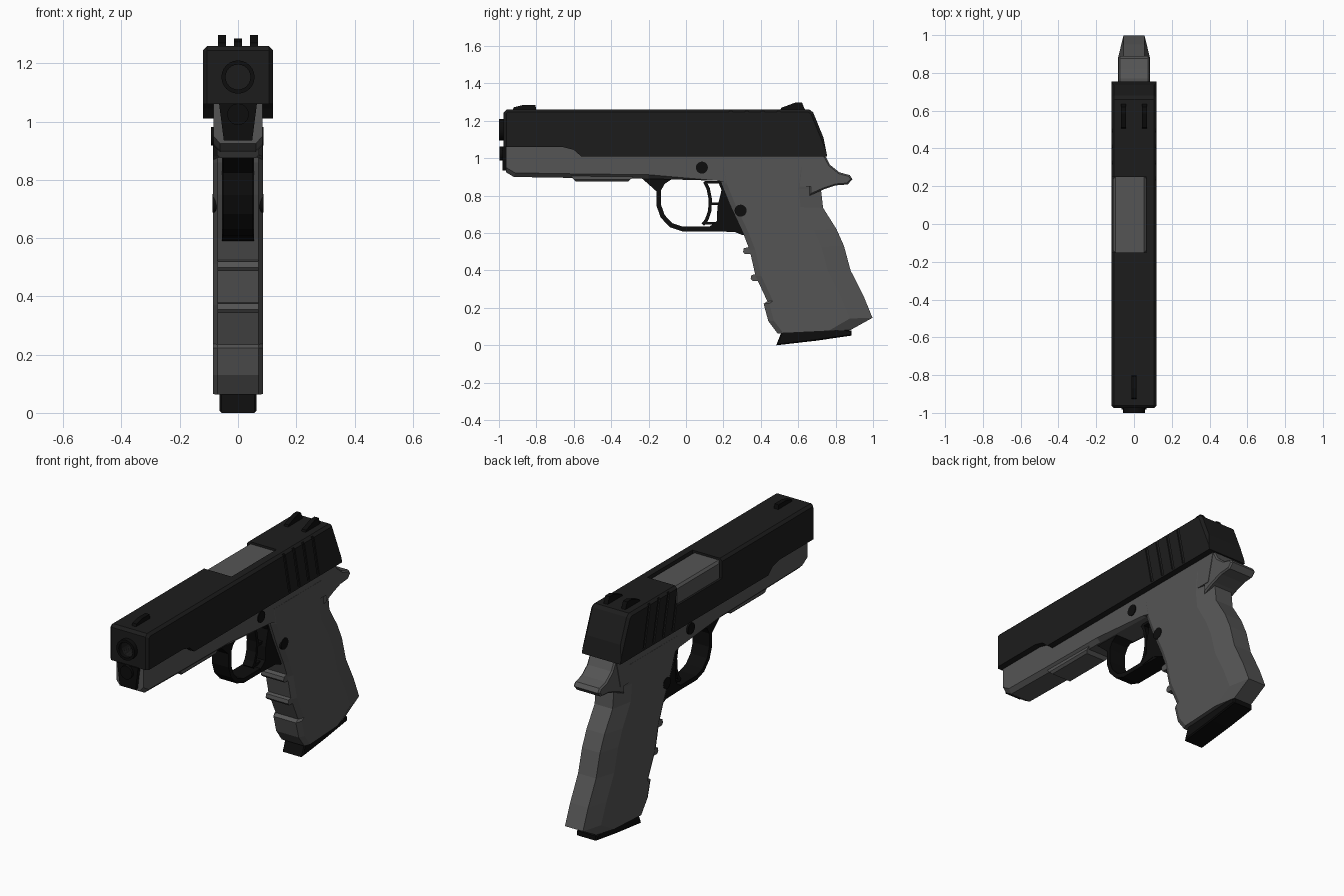
import bpy, bmesh, math
from mathutils import Vector, Matrix

if "Cube" in bpy.data.objects:
    bpy.data.objects.remove(bpy.data.objects["Cube"])


def material(name, v):
    m = bpy.data.materials.new(name)
    m.diffuse_color = (v, v, v, 1)
    m.use_nodes = True
    m.node_tree.nodes["Principled BSDF"].inputs["Base Color"].default_value = m.diffuse_color
    return m


GREY = material("grey_polymer", 0.09)
DARK = material("dark_steel", 0.012)
BLACK = material("black_parts", 0.004)


def finish(bm, name, mat):
    bmesh.ops.recalc_face_normals(bm, faces=bm.faces[:])
    me = bpy.data.meshes.new(name)
    bm.to_mesh(me)
    bm.free()
    me.materials.append(mat)
    ob = bpy.data.objects.new(name, me)
    bpy.context.collection.objects.link(ob)
    return ob


def prism(name, pts, x0, x1, mat, bevel=0, pick=lambda c: True):
    """Side profile (y, z) extruded across x, with optional chamfered rims."""
    bm = bmesh.new()
    f = bm.faces.new([bm.verts.new((x0, y, z)) for y, z in pts])
    ext = bmesh.ops.extrude_face_region(bm, geom=[f])["geom"]
    bmesh.ops.translate(bm, vec=(x1 - x0, 0, 0),
                        verts=[g for g in ext if isinstance(g, bmesh.types.BMVert)])
    bmesh.ops.recalc_face_normals(bm, faces=bm.faces[:])
    if bevel:
        rims = [e for e in bm.edges if abs(e.verts[0].co.x - e.verts[1].co.x) < 1e-5
                and pick((e.verts[0].co + e.verts[1].co) / 2)]
        bmesh.ops.bevel(bm, geom=rims, offset=bevel, segments=1, affect='EDGES')
    return finish(bm, name, mat)


def box(name, x0, x1, y0, y1, z0, z1, mat, bevel=0):
    return prism(name, [(y0, z0), (y1, z0), (y1, z1), (y0, z1)], x0, x1, mat, bevel)


def ribbon(name, path, t, w, mat):
    """Band of thickness t following a (y, z) path."""
    p = [Vector(q) for q in path]
    left, right = [], []
    for i, q in enumerate(p):
        d = (p[min(i + 1, len(p) - 1)] - p[max(i - 1, 0)]).normalized()
        n = Vector((-d.y, d.x)) * t / 2
        left.append(tuple(q + n))
        right.append(tuple(q - n))
    return prism(name, left + right[::-1], -w, w, mat)


def cylinder(name, r, a, b, mat, n=24):
    a, b = Vector(a), Vector(b)
    bm = bmesh.new()
    rot = (b - a).to_track_quat('Z', 'Y').to_matrix().to_4x4()
    bmesh.ops.create_cone(bm, cap_ends=True, segments=n, radius1=r, radius2=r,
                          depth=(b - a).length, matrix=Matrix.Translation((a + b) / 2) @ rot)
    return finish(bm, name, mat)


def cut(ob, cutter):
    cutter.hide_render = True
    m = ob.modifiers.new("cut", 'BOOLEAN')
    m.operation, m.solver, m.object = 'DIFFERENCE', 'EXACT', cutter
    bpy.context.view_layer.objects.active = ob
    bpy.ops.object.modifier_apply(modifier=m.name)
    bpy.data.objects.remove(cutter, do_unlink=True)


# Slide with port, bore and slanted grooves
slide = prism("slide", [(-0.975, 1.06), (-0.66, 1.06), (-0.6, 1.045), (-0.56, 1.01), (0.755, 1.01),
                        (0.735, 1.11), (0.68, 1.245), (0.66, 1.26), (-0.96, 1.26), (-0.975, 1.245)],
              -0.12, 0.12, DARK, 0.014, lambda c: c.z > 1.07)
cut(slide, box("port_cutter", -0.2, 0.065, -0.15, 0.25, 1.15, 1.4, DARK))
for i in range(4):
    y = 0.28 + i * 0.085
    groove = [(y, 1.02), (y + 0.018, 1.02), (y - 0.005, 1.13), (y - 0.042, 1.3),
              (y - 0.06, 1.3), (y - 0.023, 1.13)]
    for s in (-1, 1):
        cut(slide, prism("groove_cutter", groove, s * 0.113, s * 0.15, DARK))
box("chamber_hood", -0.11, 0.066, -0.151, 0.251, 1.14, 1.248, GREY, 0.012)

# Muzzle and guide rod
muzzle = cylinder("muzzle_ring", 0.057, (0, -1.0, 1.153), (0, -0.9, 1.153), BLACK)
for part in (slide, muzzle):
    cut(part, cylinder("bore_cutter", 0.043, (0, -1.1, 1.153), (0, -0.85, 1.153), BLACK))
cylinder("guide_rod", 0.037, (0, -0.997, 1.025), (0, -0.9, 1.025), BLACK)
plate = box("front_plate", -0.065, 0.065, -0.982, -0.95, 0.935, 1.062, BLACK)
for v in plate.data.vertices:
    if v.co.z < 1:
        v.co.x *= 0.75

# Sights
prism("front_sight", [(-0.93, 1.25), (-0.92, 1.273), (-0.87, 1.285), (-0.805, 1.285), (-0.8, 1.25)],
      -0.013, 0.013, BLACK)
for s, side in ((-1, "left"), (1, "right")):
    prism("rear_sight_" + side, [(0.5, 1.25), (0.51, 1.27), (0.585, 1.298), (0.62, 1.298), (0.64, 1.25)],
          s * 0.042, s * 0.068, BLACK)

# Frame below the slide
prism("frame", [(-0.962, 1.06), (-0.962, 0.925), (-0.92, 0.9), (-0.61, 0.895), (-0.2, 0.89), (0.17, 0.88),
                (0.3, 0.85), (0.7, 0.85), (0.74, 1.015), (-0.56, 1.015), (-0.6, 1.045), (-0.66, 1.06)],
      -0.084, 0.084, GREY, 0.022, lambda c: c.z < 0.96 and c.y < 0.2)
prism("accessory_rail", [(-0.62, 0.91), (-0.59, 0.875), (-0.31, 0.875), (-0.27, 0.91)],
      -0.072, 0.072, GREY, 0.012, lambda c: c.z < 0.88)
prism("tang", [(0.66, 1.012), (0.745, 1.012), (0.77, 0.965), (0.82, 0.925), (0.875, 0.91), (0.89, 0.888),
               (0.865, 0.86), (0.8, 0.855), (0.74, 0.835), (0.66, 0.8)], -0.081, 0.081, GREY, 0.008)

# Grip lofted from chamfered sections: front y, z and back y, z
levels = [(0.49, 0.063, 0.88, 0.082), (0.44, 0.13, 0.997, 0.147), (0.415, 0.222, 0.955, 0.25),
          (0.435, 0.235, 0.95, 0.262), (0.372, 0.37, 0.88, 0.4), (0.34, 0.51, 0.845, 0.53),
          (0.305, 0.6, 0.805, 0.62), (0.235, 0.75, 0.733, 0.735), (0.19, 0.86, 0.722, 0.83),
          (0.17, 0.95, 0.735, 0.95)]
bm = bmesh.new()
rings = []
for yf, zf, yb, zb in levels:
    half = [(0.07, yf), (0.085, yf + 0.03), (0.085, yb - 0.12), (0.056, yb)]
    loop = half + [(-x, y) for x, y in half[::-1]]
    rings.append([bm.verts.new((x, y, zf + (zb - zf) * (y - yf) / (yb - yf))) for x, y in loop])
for a, b in zip(rings, rings[1:]):
    for i in range(8):
        j = (i + 1) % 8
        bm.faces.new((a[i], a[j], b[j], b[i]))
bm.faces.new(rings[0])
bm.faces.new(rings[-1])
finish(bm, "grip", GREY)
for i, (y, z) in enumerate(((0.305, 0.487), (0.346, 0.343))):
    prism("finger_ridge_%d" % (i + 1), [(y + 0.07, z), (y + 0.01, z), (y, z + 0.012), (y + 0.004, z + 0.032),
                                        (y + 0.03, z + 0.038), (y + 0.07, z + 0.038)], -0.07, 0.07, GREY)
prism("magazine_base", [(0.482, 0.0), (0.7, 0.025), (0.885, 0.052), (0.885, 0.078), (0.83, 0.09),
                        (0.62, 0.085), (0.51, 0.07)], -0.063, 0.063, BLACK, 0.006)

# Trigger guard and trigger
ribbon("trigger_guard", [(-0.16, 0.885), (-0.146, 0.83), (-0.146, 0.75), (-0.125, 0.69), (-0.08, 0.642),
                         (-0.02, 0.622), (0.12, 0.622), (0.28, 0.618)], 0.025, 0.052, BLACK)
prism("guard_front_root", [(-0.235, 0.892), (-0.16, 0.825), (-0.135, 0.825), (-0.115, 0.862), (-0.07, 0.892)],
      -0.052, 0.052, BLACK)
prism("guard_rear_root", [(0.165, 0.89), (0.19, 0.83), (0.168, 0.74), (0.165, 0.665), (0.12, 0.63), (0.13, 0.612),
                          (0.22, 0.622), (0.3, 0.59), (0.34, 0.59), (0.25, 0.83), (0.25, 0.89)],
      -0.055, 0.055, BLACK)
ribbon("trigger_face", [(0.1, 0.875), (0.118, 0.84), (0.13, 0.78), (0.127, 0.72), (0.11, 0.67), (0.09, 0.645)],
       0.018, 0.03, BLACK)
for i, (y, z) in enumerate(((0.1, 0.865), (0.125, 0.75), (0.1, 0.645))):
    box("trigger_bar_%d" % (i + 1), -0.03, 0.03, y, 0.19, z, z + 0.014, BLACK)

# Pins through the frame
cylinder("takedown_pin", 0.032, (-0.093, 0.085, 0.95), (0.088, 0.085, 0.95), BLACK)
cylinder("release_pin", 0.032, (-0.087, 0.292, 0.72), (0.087, 0.292, 0.72), BLACK)

# Crisp low-poly chamfers, smooth round parts
for ob in bpy.context.collection.objects:
    ob.select_set(ob.name.startswith(("muzzle", "guide", "takedown", "release")))
bpy.ops.object.shade_smooth_by_angle(angle=math.radians(30))
